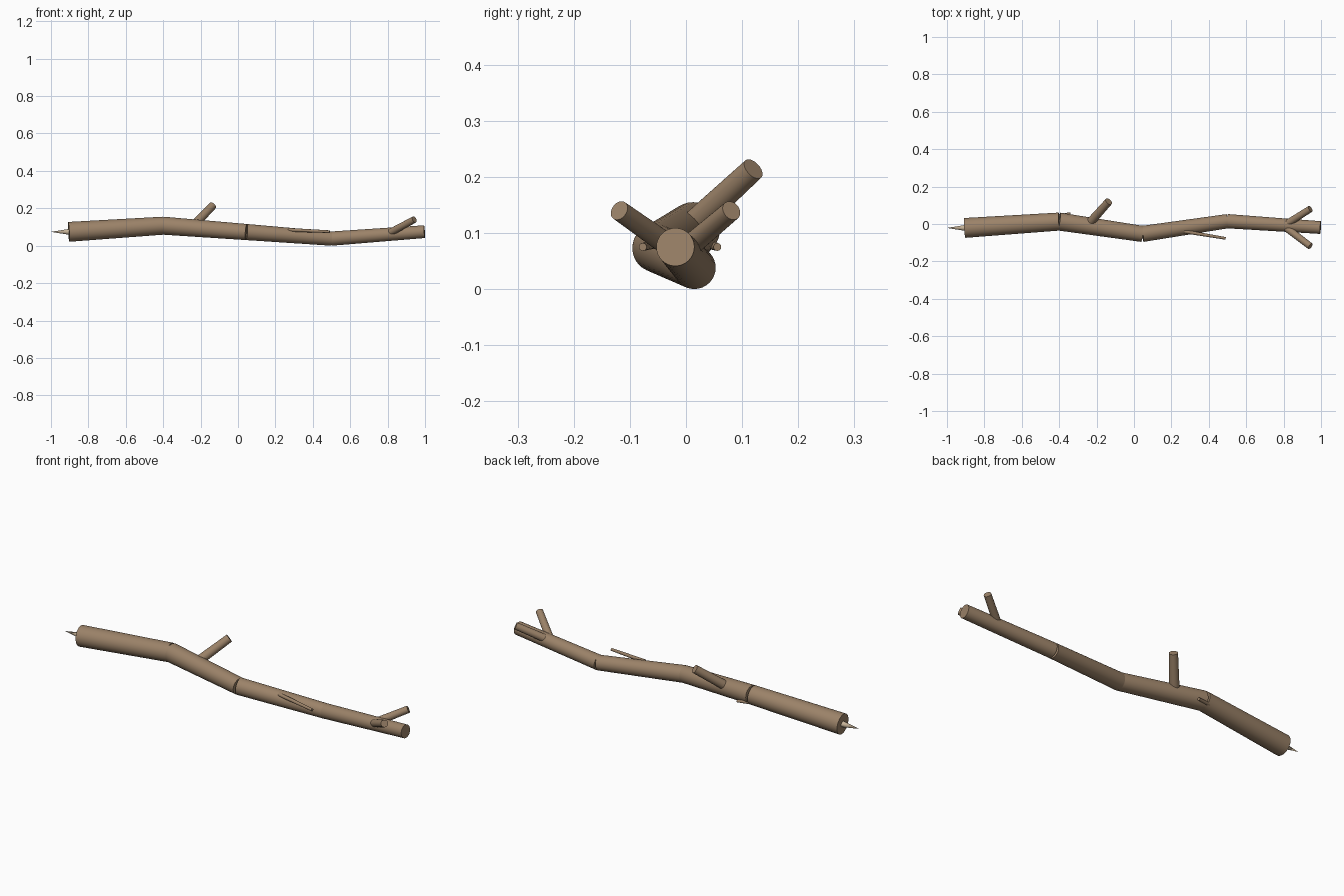
import bpy
import math
from mathutils import Vector

cube = bpy.data.objects.get("Cube")
if cube:
    bpy.data.objects.remove(cube, do_unlink=True)


def make_material(name, color):
    mat = bpy.data.materials.new(name)
    mat.use_nodes = True
    mat.diffuse_color = color
    bsdf = next(n for n in mat.node_tree.nodes if n.type == 'BSDF_PRINCIPLED')
    bsdf.inputs["Base Color"].default_value = color
    return mat


bark = make_material("brown bark", (0.33, 0.225, 0.14, 1))
pale_wood = make_material("pale wood", (0.58, 0.46, 0.32, 1))


def limb(name, start, end, r_start, r_end, mat=bark, sides=32):
    """Tapered, capped cylinder running from start to end."""
    start, end = Vector(start), Vector(end)
    axis = end - start
    bpy.ops.mesh.primitive_cone_add(
        vertices=sides, radius1=r_start, radius2=r_end, depth=axis.length,
        location=(start + end) / 2,
        rotation=axis.to_track_quat('Z', 'Y').to_euler())
    obj = bpy.context.object
    obj.name = name
    obj.data.materials.append(mat)
    bpy.ops.object.shade_smooth_by_angle(angle=math.radians(40))
    return obj


# Crooked main stick: straight segments between joints (position, radius)
joints = [
    ((-0.905, -0.021, 0.074), 0.053),
    ((-0.40, 0.013, 0.107), 0.048),
    ((0.045, -0.053, 0.073), 0.043),
    ((0.50, 0.015, 0.038), 0.038),
    ((0.997, -0.019, 0.075), 0.034),
]
for i, ((a, ra), (b, rb)) in enumerate(zip(joints, joints[1:])):
    limb(f"stick_segment_{i + 1}", a, b, ra, rb)

# Stub branch rising from the second segment
limb("stub_branch", (-0.25, -0.009, 0.095), (-0.135, 0.12, 0.214), 0.024, 0.021)

# Forked twigs near the thin end
for side, y in (("left", 0.081), ("right", -0.119)):
    limb(f"fork_{side}", (0.80, -0.01, 0.063), (0.943, y, 0.140), 0.020, 0.018)

# Thin slivers peeling away from the bark
limb("front_sliver", (0.27, -0.040, 0.085), (0.49, -0.077, 0.075), 0.010, 0.007, sides=16)
limb("back_sliver", (-0.50, 0.025, 0.085), (-0.34, 0.056, 0.075), 0.010, 0.007, sides=16)

# Splintered point at the thick end
limb("splinter_tip", (-0.90, -0.021, 0.074), (-1.0, -0.021, 0.074), 0.016, 0.0,
     pale_wood, 16)
